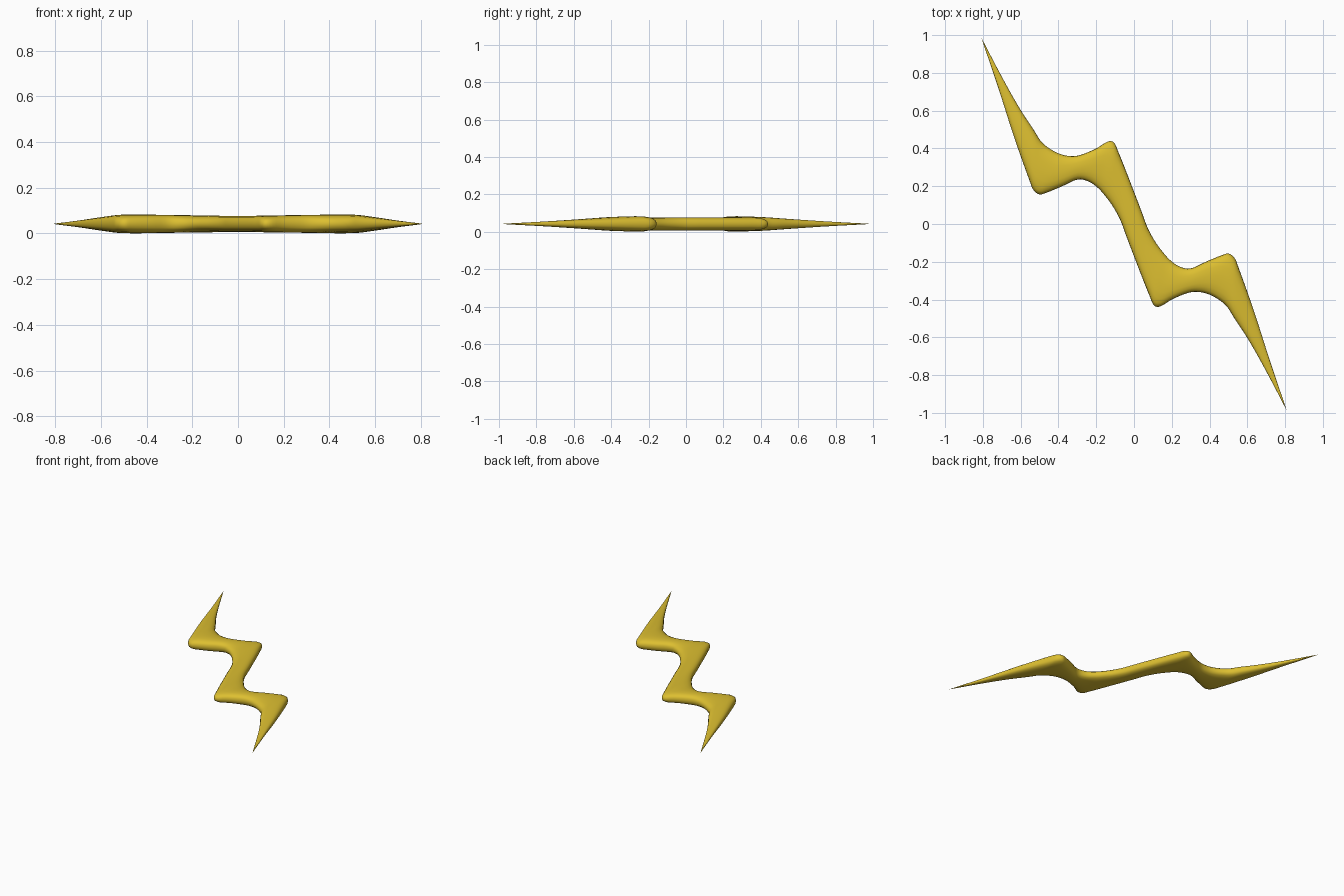
import bpy, bmesh, math
from mathutils import Vector

if "Cube" in bpy.data.objects:
    bpy.data.objects.remove(bpy.data.objects["Cube"])

# Edge pairs (left x, left y, right x, right y, half thickness) from the tip to the centre
HALF = [
    (-0.81, 0.99, -0.81, 0.99, 0.0005),
    (-0.72, 0.725, -0.70, 0.78, 0.013),
    (-0.635, 0.46, -0.61, 0.62, 0.026),
    (-0.557, 0.24, -0.535, 0.505, 0.037),
    (-0.532, 0.18, -0.49, 0.435, 0.040),
    (-0.50, 0.157, -0.44, 0.395, 0.041),
    (-0.46, 0.167, -0.39, 0.37, 0.041),
    (-0.38, 0.20, -0.34, 0.36, 0.040),
    (-0.30, 0.235, -0.285, 0.365, 0.039),
    (-0.24, 0.225, -0.20, 0.40, 0.038),
    (-0.19, 0.19, -0.14, 0.436, 0.037),
    (-0.15, 0.145, -0.105, 0.43, 0.037),
    (-0.11, 0.09, -0.08, 0.375, 0.036),
    (-0.07, 0.015, -0.04, 0.275, 0.035),
]
MID = (-0.035, -0.08, 0.035, 0.08, 0.035)
Z0 = 0.042
SIDES, STEPS, POWER = 20, 4, 2.6

# The second half is the first one turned by 180 degrees
rows = HALF + [MID] + [(-r[2], -r[3], -r[0], -r[1], r[4]) for r in reversed(HALF)]


def spline(a, b, c, d, t):
    return 0.5 * (2*b + (c - a)*t + (2*a - 5*b + 4*c - d)*t*t + (3*b - a - 3*c + d)*t**3)


def smooth_rows(rows):
    out = []
    n = len(rows)
    for i in range(n - 1):
        p = [rows[max(0, min(n - 1, i + k))] for k in (-1, 0, 1, 2)]
        for s in range(STEPS):
            out.append([spline(*v, s / STEPS) for v in zip(*p)])
    out.append(list(rows[-1]))
    return out


def soft(v):
    return math.copysign(abs(v) ** (2 / POWER), v)


# Rounded cross-sections lofted along the bolt
bm = bmesh.new()
rings = []
for lx, ly, rx, ry, h in smooth_rows(rows):
    left, right = Vector((lx, ly, Z0)), Vector((rx, ry, Z0))
    mid, half = (left + right) / 2, (right - left) / 2
    ring = []
    for k in range(SIDES):
        a = 2 * math.pi * k / SIDES
        ring.append(bm.verts.new(mid + half * soft(math.cos(a)) + Vector((0, 0, h * soft(math.sin(a))))))
    rings.append(ring)
for a, b in zip(rings, rings[1:]):
    for k in range(SIDES):
        j = (k + 1) % SIDES
        bm.faces.new((a[k], a[j], b[j], b[k]))
# Close both tips to points
bmesh.ops.pointmerge(bm, verts=rings[0], merge_co=(-0.81, 0.99, Z0))
bmesh.ops.pointmerge(bm, verts=rings[-1], merge_co=(0.81, -0.99, Z0))
bmesh.ops.dissolve_degenerate(bm, dist=1e-6, edges=bm.edges)
bmesh.ops.recalc_face_normals(bm, faces=bm.faces)

mesh = bpy.data.meshes.new("lightning_bolt")
bm.to_mesh(mesh)
bm.free()
bolt = bpy.data.objects.new("lightning_bolt", mesh)
bpy.context.collection.objects.link(bolt)

# Golden yellow
gold = bpy.data.materials.new("gold")
gold.diffuse_color = (0.72, 0.52, 0.03, 1)
gold.use_nodes = True
gold.node_tree.nodes["Principled BSDF"].inputs["Base Color"].default_value = gold.diffuse_color
mesh.materials.append(gold)

bpy.context.view_layer.objects.active = bolt
bolt.select_set(True)
bpy.ops.object.shade_smooth_by_angle(angle=math.radians(50))
